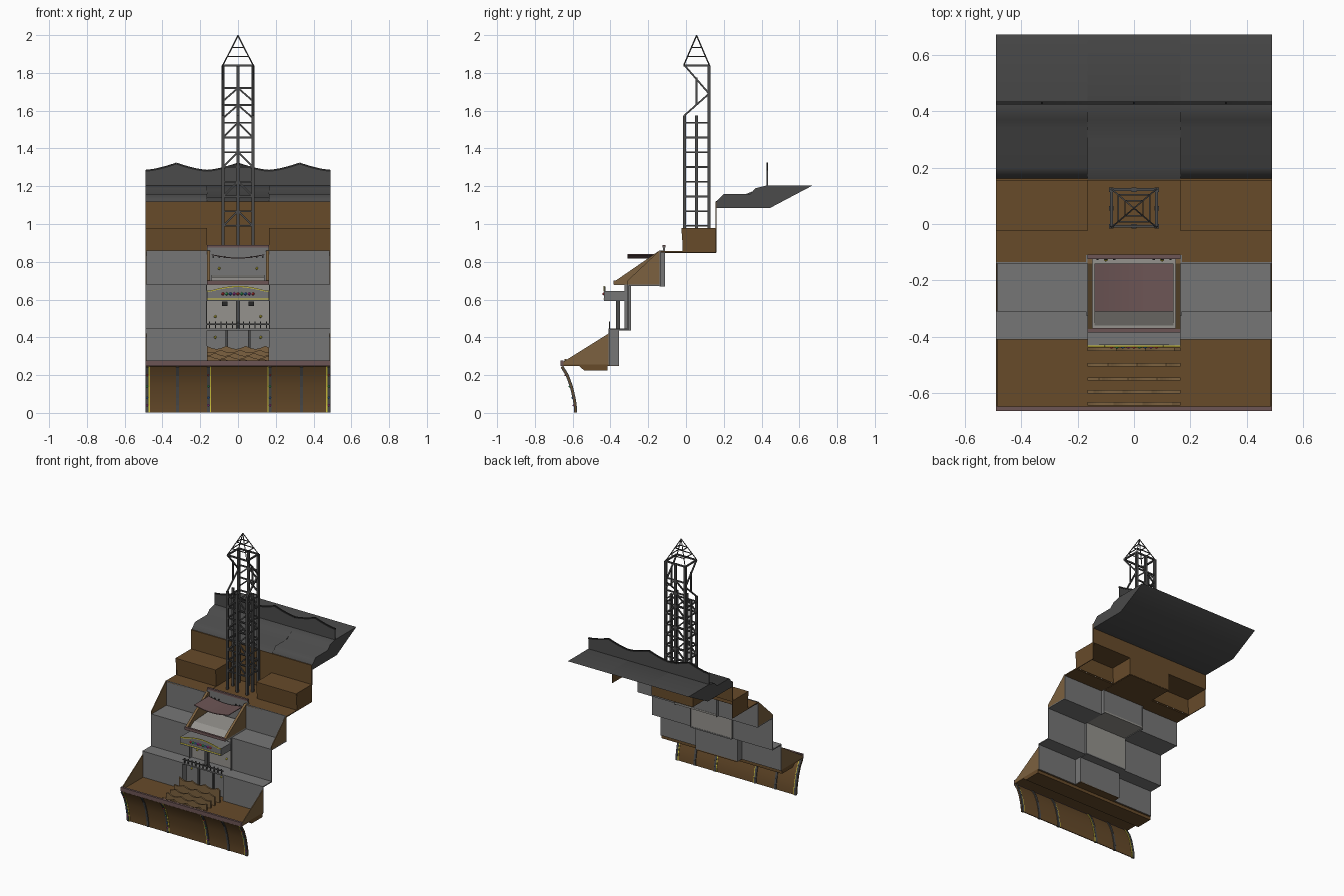
import bpy, bmesh, math
from mathutils import Vector, Matrix

if "Cube" in bpy.data.objects:
    bpy.data.objects.remove(bpy.data.objects["Cube"])


def mat(name, r, g, b):
    m = bpy.data.materials.new(name)
    m.diffuse_color = (r, g, b, 1)
    m.use_nodes = True
    m.node_tree.nodes["Principled BSDF"].inputs["Base Color"].default_value = m.diffuse_color
    return m


BROWN = mat("brown", .135, .07, .023)
TAN = mat("tan", .2, .12, .05)
GREY = mat("grey", .18, .18, .18)
DARK = mat("dark", .07, .07, .07)
BLACK = mat("black", .02, .02, .02)
PALE = mat("pale", .3, .29, .27)
MAUVE = mat("mauve", .15, .09, .09)
YELLOW = mat("yellow", .7, .6, .05)
LIGHTS = [mat("red", .7, .05, .05), mat("green", .05, .5, .15),
          mat("blue", .05, .2, .6), mat("magenta", .5, .05, .4)]


def finish(name, bm, m):
    bmesh.ops.recalc_face_normals(bm, faces=bm.faces[:])
    me = bpy.data.meshes.new(name)
    bm.to_mesh(me)
    bm.free()
    me.materials.append(m)
    ob = bpy.data.objects.new(name, me)
    bpy.context.collection.objects.link(ob)
    return ob


def prism(name, pts, a, b, m, axis='x'):
    # extrude an outline: (y, z) points along x, or (x, z) points along y
    bm = bmesh.new()
    put = (lambda p, t: (t, p[0], p[1])) if axis == 'x' else (lambda p, t: (p[0], t, p[1]))
    lo = [bm.verts.new(put(p, a)) for p in pts]
    hi = [bm.verts.new(put(p, b)) for p in pts]
    bm.faces.new(lo)
    bm.faces.new(hi[::-1])
    n = len(pts)
    for i in range(n):
        j = (i + 1) % n
        bm.faces.new((lo[i], lo[j], hi[j], hi[i]))
    return finish(name, bm, m)


def box(name, x0, x1, y0, y1, z0, z1, m):
    return prism(name, [(y0, z0), (y1, z0), (y1, z1), (y0, z1)], x0, x1, m)


def struts(name, segs, w, m):
    # square bars between pairs of points, in one mesh
    bm = bmesh.new()
    for a, b in segs:
        a, b = Vector(a), Vector(b)
        d = b - a
        mt = (Matrix.Translation((a + b) / 2) @ d.to_track_quat('Z', 'Y').to_matrix().to_4x4()
              @ Matrix.Diagonal((w, w, d.length, 1)))
        bmesh.ops.create_cube(bm, size=1, matrix=mt)
    return finish(name, bm, m)


def path(pts):
    return list(zip(pts, pts[1:]))


def ball(name, p, r, m):
    bm = bmesh.new()
    bmesh.ops.create_icosphere(bm, subdivisions=1, radius=r, matrix=Matrix.Translation(p))
    return finish(name, bm, m)


def smooth(ob, angle):
    bpy.ops.object.select_all(action='DESELECT')
    ob.select_set(True)
    bpy.context.view_layer.objects.active = ob
    bpy.ops.object.shade_smooth_by_angle(angle=angle)


W, C = .49, .165

# curved front apron with ribs and bulbs
arc = [(-.66, .245), (-.632, .2), (-.61, .14), (-.596, .08), (-.589, .04), (-.587, .003)]
smooth(prism("apron", arc + [(y + .006, z) for y, z in arc[::-1]], -W, W, BROWN), .7)
for i, x in enumerate((-.481, -.32, -.157, .17, .335, .481)):
    struts("apron_rib", path([(x, y + .003, z) for y, z in arc]), .016, DARK)
    if i in (0, 2, 3, 5):
        dx = -.008 if x > 0 else .008
        struts("light_strip", path([(x + dx, y + .003, z) for y, z in arc]), .012, YELLOW)
        for k, (y, z) in enumerate(arc[1:-1]):
            ball("bulb", (x, y - .006, z), .006, LIGHTS[k % 4])

# lower deck
box("deck_trim", -W, W, -.664, -.648, .248, .277, MAUVE)
box("lower_deck", -W, W, -.65, -.41, .247, .255, BROWN)
box("lower_deck_middle", -C, C, -.41, -.355, .247, .255, BROWN)
prism("deck_underside", [(-.565, .248), (-.54, .225), (-.415, .225), (-.415, .248)], -W, W, BROWN)

# side stairs of thin sheets with cheeks beside the centre, mirrored
T = .005
for s in (-1, 1):
    def sbox(name, y0, y1, z0, z1, m):
        box(name, *sorted((s * C, s * W)), y0, y1, z0, z1, m)

    def cheek(name, y0, y1, z0, z1, m):
        box(name, *sorted((s * C, s * (C + T))), y0, y1, z0, z1, m)
    sbox("lower_wall", -.41, -.41 + T, .25, .445, GREY)
    sbox("middle_wall", -.31, -.31 + T, .44, .68, GREY)
    sbox("upper_wall", -.14, -.14 + T, .67, .86, GREY)
    sbox("middle_step", -.41, -.305, .439, .446, GREY)
    sbox("upper_step", -.31, -.135, .673, .68, GREY)
    cheek("lower_cheek", -.41, -.355, .25, .445, GREY)
    cheek("middle_cheek", -.325, -.29, .44, .68, GREY)
    cheek("upper_cheek", -.14, -.11, .67, .86, GREY)
    # brown blocks are open underneath and behind
    sbox("platform_side", -.14, -.018, .85, .857, BROWN)
    prism("block_front", [(-.015, .855), (-.01, .855), (-.02, .98), (-.025, .98)],
          s * C, s * W, BROWN)
    sbox("block_top", -.025, .16, .974, .98, BROWN)
    sbox("rear_wall_side", .155, .162, .974, 1.12, BROWN)
    cheek("block_cheek", -.018, .16, .85, .98, BROWN)
    box("block_end", *sorted((s * (W - T), s * W)), -.018, .16, .85, .98, BROWN)
    prism("lower_side_panel", [(-.65, .255), (-.65, .27), (-.41, .42), (-.41, .255)],
          s * (W - .006), s * W, TAN)
    prism("upper_side_panel", [(-.31, .68), (-.31, .70), (-.14, .86), (-.14, .68)],
          s * (W - .006), s * W, TAN)
    prism("console_side", [(-.38, .68), (-.38, .695), (-.14, .86), (-.12, .86), (-.12, .68)],
          s * (C - .018), s * C, TAN)

# middle platform and rear wall
box("platform_middle", -C, C, -.11, .16, .847, .856, BROWN)
box("rear_wall_middle", -C, C, .155, .162, .85, 1.12, BROWN)

# roof hull: two side sections and a ramped middle
rear = [(.43, 1.205), (.672, 1.205), (.445, 1.085), (.158, 1.085)]
side = [(.158, 1.115), (.2, 1.16), (.34, 1.16), (.37, 1.19)]
mid = [(.158, 1.12), (.2, 1.14), (.3, 1.152), (.37, 1.18)]
for nm, pts, a, b in (("roof_left", side, -W, -C), ("roof_right", side, C, W),
                      ("roof_middle", mid, -C, C)):
    smooth(prism(nm, pts + rear, a, b, DARK), .85)
crest = []
for i in range(49):
    x = -W + 2 * W * i / 48
    u = abs(((x / .3267 + .5) % 1) - .5) * 2
    crest.append((x, 1.282 + .038 * (1 - u) ** 1.5))
prism("roof_crest", [(W, 1.2), (-W, 1.2)] + crest, .426, .433, DARK, 'y')
struts("crest_edge", path([(x, .43, z) for x, z in crest]), .01, BLACK)

# centre panels and floors
box("lower_centre_panel", -C, C, -.362, -.355, .25, .445, GREY)
box("middle_centre_panel", -C, C, -.3, -.292, .44, .69, PALE)
box("upper_centre_panel", -C, C, -.122, -.112, .68, .88, GREY)
box("upper_panel_cap", -C, C, -.124, -.108, .875, .888, MAUVE)
box("centre_step", -C, C, -.41, -.29, .437, .446, GREY)
box("console_floor", -C, C, -.38, -.11, .678, .69, PALE)
box("console_lip", -C, C, -.385, -.37, .68, .70, MAUVE)
prism("console_tray", [(-.36, .69), (-.31, .72), (-.14, .73), (-.14, .69)], -.14, .14, PALE)
for s in (-1, 1):
    ball("panel_lamp", (s * .1, -.126, .765), .008, YELLOW)
    ball("wall_lamp", (s * .12, -.303, .51), .008, YELLOW)
    for k in range(3):
        box("panel_hook", s * (.07 + .03 * k) - .004, s * (.07 + .03 * k) + .004,
            -.128, -.12, .82, .83, BLACK)
    box("wall_socket", s * .07 - .014, s * .07 + .014, -.315, -.298, .565, .59, BLACK)

# sagging canopy screen
sag = [(-.14 + .28 * i / 12, .84 - .018 * math.cos(math.pi * (i - 6) / 12)) for i in range(13)]
smooth(prism("canopy", sag + [(x, z - .005) for x, z in sag[::-1]], -.31, -.14, MAUVE, 'y'), .5)

# control panel with arch and buttons
box("control_box", -C, C, -.43, -.31, .592, .645, GREY)
arch = [(-C + 2 * C * i / 16, .645 + .024 * max(0, math.cos(math.pi * (i - 8) / 14))) for i in range(17)]
prism("control_face", [(C, .592), (-C, .592)] + arch, -.434, -.426, GREY, 'y')
struts("arch_trim", path([(x, -.434, z) for x, z in arch]), .006, YELLOW)
struts("base_trim", [((-C, -.433, .602), (C, -.433, .602))], .006, YELLOW)
for i in range(9):
    ball("button", (-.08 + .02 * i, -.434, .63), .009, LIGHTS[i % 4])

# pedestal, railing and small stands below the control panel
struts("pedestal", [((0, -.36, .44), (0, -.36, .595))], .022, DARK)
struts("railing", [((-C, -.405, .47), (C, -.405, .47))], .007, DARK)
struts("railing_posts", [((-.15 + .03 * i, -.405, .44), (-.15 + .03 * i, -.405, .483))
                         for i in range(11)], .006, DARK)
for s in (-1, 1):
    struts("stand", [((s * .06, -.37, .25), (s * .06, -.37, .44))], .012, DARK)
    ball("stand_lamp", (s * .12, -.366, .4), .008, YELLOW)

# rows of wave cutouts
for r, (y, top) in enumerate([(-.445, .355), (-.5, .335), (-.55, .318), (-.595, .302), (-.638, .288)]):
    wave = [(-C + 2 * C * i / 32, top - .016 * abs(math.sin(i * math.pi / 10 + r * .9)))
            for i in range(33)]
    prism("wave_board", [(C, .25), (-C, .25)] + wave, y - .006, y + .006, TAN, 'y')

# lattice tower
X, Y0, YM, Y1 = .08, -.008, .056, .122
Z0, ZM, ZT = .855, 1.575, 1.84
legs, rungs = [], []
for x in (-X, X):
    legs += [((x, y, Z0), (x, y, ZM)) for y in (Y0, YM, Y1)]
    legs.append(((x, Y1, ZM), (x, Y1, ZT)))
    rungs += path([(x, Y0, ZT), (x, Y1, 1.69), (x, Y0, ZM)])
    rungs.append(((x, YM, 1.63), (x, YM, 1.775)))
legs += [((0, Y0, Z0), (0, Y0, ZM)), ((0, Y1, Z0), (0, Y1, ZT))]


def ring(h, y0, y1, z):
    p = [(-h, y0, z), (h, y0, z), (h, y1, z), (-h, y1, z)]
    return path(p + p[:1])


for i in range(8):
    z = .99 + .078 * i
    rungs += ring(X, Y0, Y1, z)
    for y in (Y0, Y1):
        rungs += [((0, y, z), (s * X, y, z - .078)) for s in (-1, 1) if i % 2]
for z in (1.63, 1.72):
    rungs.append(((-X, Y1, z), (X, Y1, z)))
    rungs += [((0, Y1, z), (s * X, Y1, z - .07)) for s in (-1, 1)]
struts("tower_legs", legs, .016, DARK)
struts("tower_braces", rungs, .009, DARK)
struts("tower_top_ring", ring(X, Y0, Y1, ZT), .01, DARK)

# pointed tower cap
cap = [((sx * X, YM + sy * .068, ZT), (0, YM, 1.998)) for sx in (-1, 1) for sy in (-1, 1)]
for t in (.3, .6):
    cap += ring(X * (1 - t), YM - .068 * (1 - t), YM + .068 * (1 - t), ZT + .158 * t)
struts("tower_cap", cap, .005, DARK)
